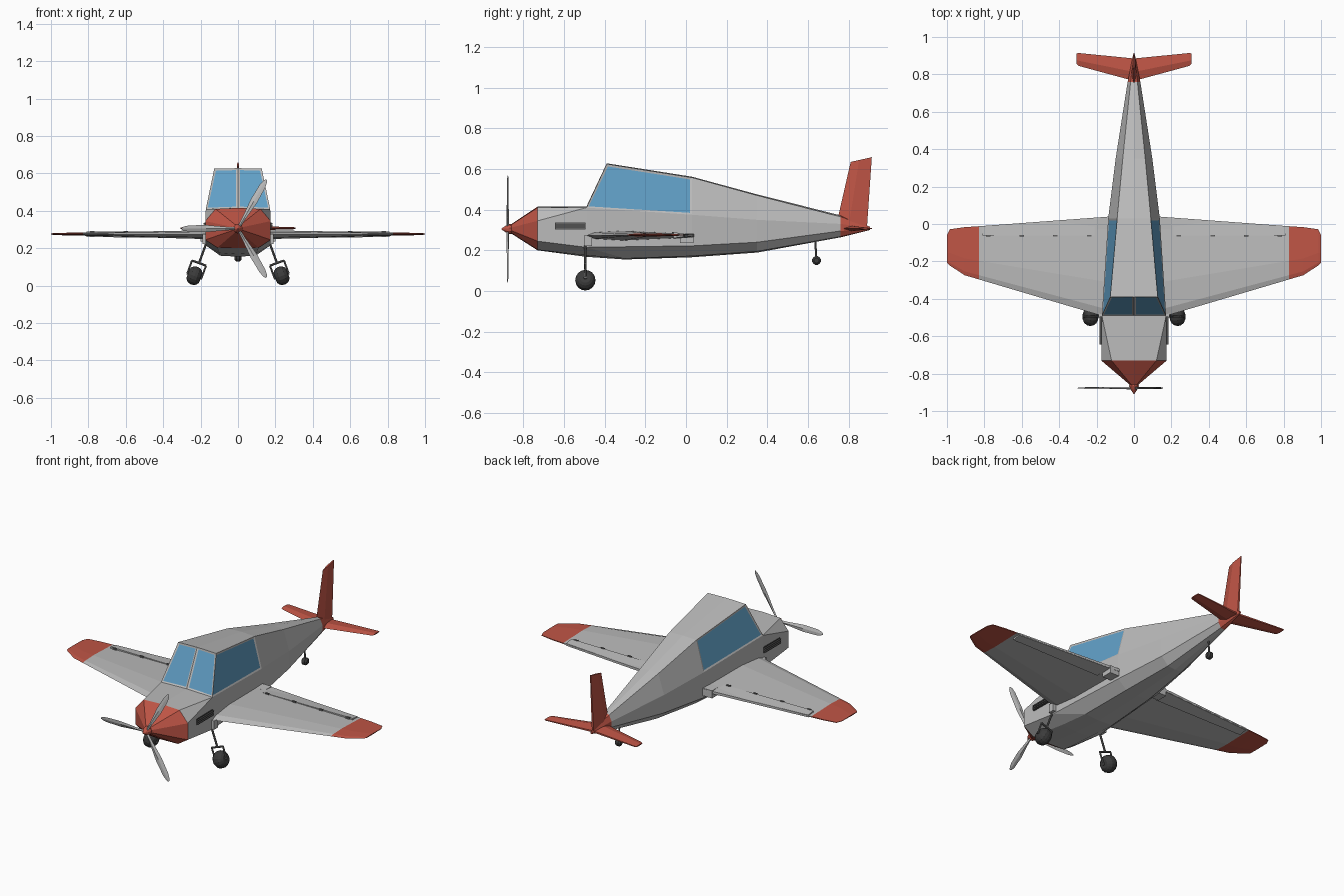
import bpy, bmesh
from math import sin, cos, pi, radians
from mathutils import Vector

if "Cube" in bpy.data.objects:
    bpy.data.objects.remove(bpy.data.objects["Cube"])


def material(name, col):
    m = bpy.data.materials.new(name)
    m.diffuse_color = (*col, 1)
    m.use_nodes = True
    m.node_tree.nodes["Principled BSDF"].inputs["Base Color"].default_value = m.diffuse_color
    return m


RED = material("red_paint", (0.52, 0.09, 0.06))
BLUE = material("window_blue", (0.12, 0.35, 0.57))
DARK = material("dark_rubber", (0.045, 0.045, 0.045))
STEEL = material("dark_metal", (0.13, 0.13, 0.13))
GREY = material("grey_paint", (0.5, 0.5, 0.5))


def loft(name, rings, mat=GREY, mirror=False, windows=(), caps=True):
    """Skin closed rings of points; coincident points merge into one vertex."""
    bm = bmesh.new()
    seen, faces = {}, {}

    def vert(p):
        k = tuple(round(c, 4) for c in p)
        if k not in seen:
            seen[k] = bm.verts.new(k)
        return seen[k]

    def face(pts):
        vs = list(dict.fromkeys(vert(p) for p in pts))
        if len(vs) > 2 and not bm.faces.get(vs):
            return bm.faces.new(vs)

    n = len(rings[0])
    for i in range(len(rings) - 1):
        for j in range(n):
            k = (j + 1) % n
            faces[i, j] = face((rings[i][j], rings[i][k], rings[i + 1][k], rings[i + 1][j]))
    if caps:
        face(rings[0])
        face(rings[-1])
    bmesh.ops.recalc_face_normals(bm, faces=bm.faces)
    me = bpy.data.meshes.new(name)
    me.materials.append(mat)
    if windows:
        me.materials.append(BLUE)
        panes = [faces[w] for w in windows]
        bmesh.ops.inset_individual(bm, faces=panes, thickness=0.014, depth=-0.003)
        for f in panes:
            f.material_index = 1
    bm.to_mesh(me)
    bm.free()
    ob = bpy.data.objects.new(name, me)
    bpy.context.collection.objects.link(ob)
    if mirror:
        ob.modifiers.new("mirror", 'MIRROR').use_bisect_axis[0] = False
    return ob


def turned(name, p, q, profile, mat=GREY, n=10, mirror=False):
    """Round part from p to q; profile is (fraction along, radius)."""
    p, q = Vector(p), Vector(q)
    d = q - p
    u = d.orthogonal().normalized()
    v = d.normalized().cross(u)
    rings = [[p + d * t + (u * cos(2 * pi * k / n) + v * sin(2 * pi * k / n)) * r
              for k in range(n)] for t, r in profile]
    return loft(name, rings, mat, mirror)


def rod(name, p, q, r, mat=STEEL, mirror=False):
    return turned(name, p, q, [(0, r), (1, r)], mat, 8, mirror)


def box(name, x, y, z, mat=GREY, mirror=False):
    rings = [[(a, y[0], z[0]), (a, y[1], z[0]), (a, y[1], z[1]), (a, y[0], z[1])] for a in x]
    return loft(name, rings, mat, mirror)


def full(half):
    return half + [(-x, y, z) for x, y, z in half[4:0:-1]]


def section(y, *xz):
    return full([(x, y, z) for x, z in xz])


# Fuselage sections: top centre, roof, belt, lower side, belly, belly centre
nose = section(-0.86, (0, .328), (.014, .325), (.022, .312), (.022, .297), (.014, .286), (0, .283))
cowl = section(-0.73, (0, .415), (.12, .41), (.175, .345), (.175, .245), (.11, .203), (0, .2))
sill = section(-0.49, (0, .415), (.172, .41), (.172, .41), (.172, .215), (.1, .175), (0, .168))
cabin = full([(0, -.39, .628), (.127, -.39, .625), (.172, -.49, .41),
              (.172, -.49, .215), (.095, -.3, .16), (0, -.3, .155)])
rear = section(0.03, (0, .562), (.09, .558), (.138, .375), (.138, .222), (.08, .172), (0, .166))
aft = section(0.35, (0, .475), (.06, .47), (.098, .35), (.095, .24), (.05, .195), (0, .189))
tail = section(0.76, (0, .372), (.018, .365), (.034, .33), (.034, .295), (.016, .268), (0, .264))
end = section(0.905, (0, .316), (.003, .315), (.005, .31), (.005, .306), (.003, .301), (0, .3))
loft("nose_cowl", [nose, cowl], RED)
loft("fuselage", [cowl, sill, cabin, rear, aft, tail],
     windows=[(1, 0), (1, 9), (2, 1), (2, 8)], caps=False)
loft("tail_cone", [tail, end], RED)


# Wings
def airfoil(x, le, te, top, bot):
    c, m = te - le, (top + bot) / 2
    h = (top - bot) * .16
    return [(x, le, m), (x, le + .08 * c, m + (top - m) * .65), (x, le + .35 * c, top),
            (x, te, m + h), (x, te, m - h), (x, le + .35 * c, bot),
            (x, le + .08 * c, m + (bot - m) * .65)]


joint = airfoil(.83, -.296, -.012, .284, .267)
loft("wing", [airfoil(.1, -.512, .042, .297, .247), joint], mirror=True)
loft("wing_tip", [joint, airfoil(.905, -.274, -.017, .283, .268),
                  airfoil(.985, -.222, -.028, .281, .271),
                  airfoil(1, -.208, -.06, .279, .273)], RED, True)


# Trailing edge flaps, hinges and root fairing
def flap(x, te, z):
    return [(x, -.062, z + .014), (x, te, z + .006), (x, te, z - .008), (x, -.062, z - .016)]


loft("wing_flap", [flap(.21, .033, .272), flap(.81, -.012, .2755)], mirror=True)
box("flap_root_fairing", (.13, .2), (-.03, .036), (.237, .283), mirror=True)
for k, x in enumerate((.24, .42, .6, .78)):
    box(f"flap_hinge_{k}", (x - .012, x + .012), (-.068, -.058), (.262, .291), STEEL, True)


# Tailplane and fin
def blade_section(pts, t, axis):
    (y0, z0), (y1, z1) = pts
    ym, zm = y0 + (y1 - y0) * .4, z0 + (z1 - z0) * .4
    if axis == 'x':
        return [(-0.0, y0, z0), (t, ym, zm), (t * .4, y1, z1), (-t * .4, y1, z1), (-t, ym, zm)]


def plane_section(x, y0, y1, t):
    z, ym = .307, y0 + (y1 - y0) * .4
    return [(x, y0, z), (x, ym, z + t), (x, y1, z + t * .4), (x, y1, z - t * .4), (x, ym, z - t)]


loft("tailplane", [plane_section(0, .765, .885, .013), plane_section(.295, .845, .914, .006),
                   plane_section(.307, .855, .912, .004)], RED, True)
loft("tail_fin", [blade_section([(.745, .35), (.89, .31)], .016, 'x'),
                  blade_section([(.81, .635), (.914, .658)], .006, 'x')], RED)

# Spinner and three propeller blades
HUB = Vector((0, -.877, .305))
turned("spinner", (0, -.85, .305), (0, -.908, .305),
       [(0, .024), (.3, .026), (.6, .018), (1, .002)], RED, 10)
for k, a in enumerate((60, 180, 300)):
    u = Vector((cos(radians(a)), 0, sin(radians(a))))
    v = Vector((-u.z, 0, u.x))
    rings = []
    for r, w, t in ((.01, .007, .007), (.07, .010, .006), (.17, .019, .004),
                    (.26, .017, .003), (.29, .011, .002), (.302, .004, .001)):
        c = HUB + u * r
        s = v * w + Vector((0, w * .25, 0))
        n = Vector((0, t, 0))
        rings.append([c + s, c + n, c - s, c - n])
    loft(f"propeller_blade_{k}", rings)

# Exhaust vents: a backing panel with slats
box("vent_panel", (.165, .178), (-.645, -.495), (.303, .338), DARK, True)
for k in range(3):
    z = .306 + k * .011
    box(f"vent_slat_{k}", (.165, .185), (-.645, -.495), (z, z + .006), STEEL, True)

# Main landing gear: splayed leg, fork and tyre
down = Vector((sin(radians(20)), 0, -cos(radians(20))))
side = Vector((-down.z, 0, down.x * -1)) * -1
side = Vector((cos(radians(20)), 0, sin(radians(20))))
wheel = Vector((.233, -.495, .053))
crown = wheel - down * .072
box("gear_mount", (.15, .19), (-.5, -.463), (.222, .275), GREY, True)
rod("gear_leg", crown - down * .15, crown, .006, STEEL, True)
rod("fork_crown", crown - side * .04, crown + side * .04, .006, STEEL, True)
for k, s in enumerate((-1, 1)):
    rod(f"fork_arm_{k}", crown + side * .04 * s, wheel + side * .04 * s, .005, STEEL, True)
rod("axle", wheel - side * .043, wheel + side * .043, .008, STEEL, True)
turned("main_wheel", wheel - side * .036, wheel + side * .036,
       [(0, .026), (.1, .038), (.28, .048), (.5, .05), (.72, .048), (.9, .038), (1, .026)],
       DARK, 16, True)

# Tail wheel
rod("tail_wheel_leg", (0, .635, .255), (0, .642, .15), .005)
turned("tail_wheel", (-.018, .642, .15), (.018, .642, .15),
       [(0, .012), (.25, .022), (.75, .022), (1, .012)], DARK, 12)
